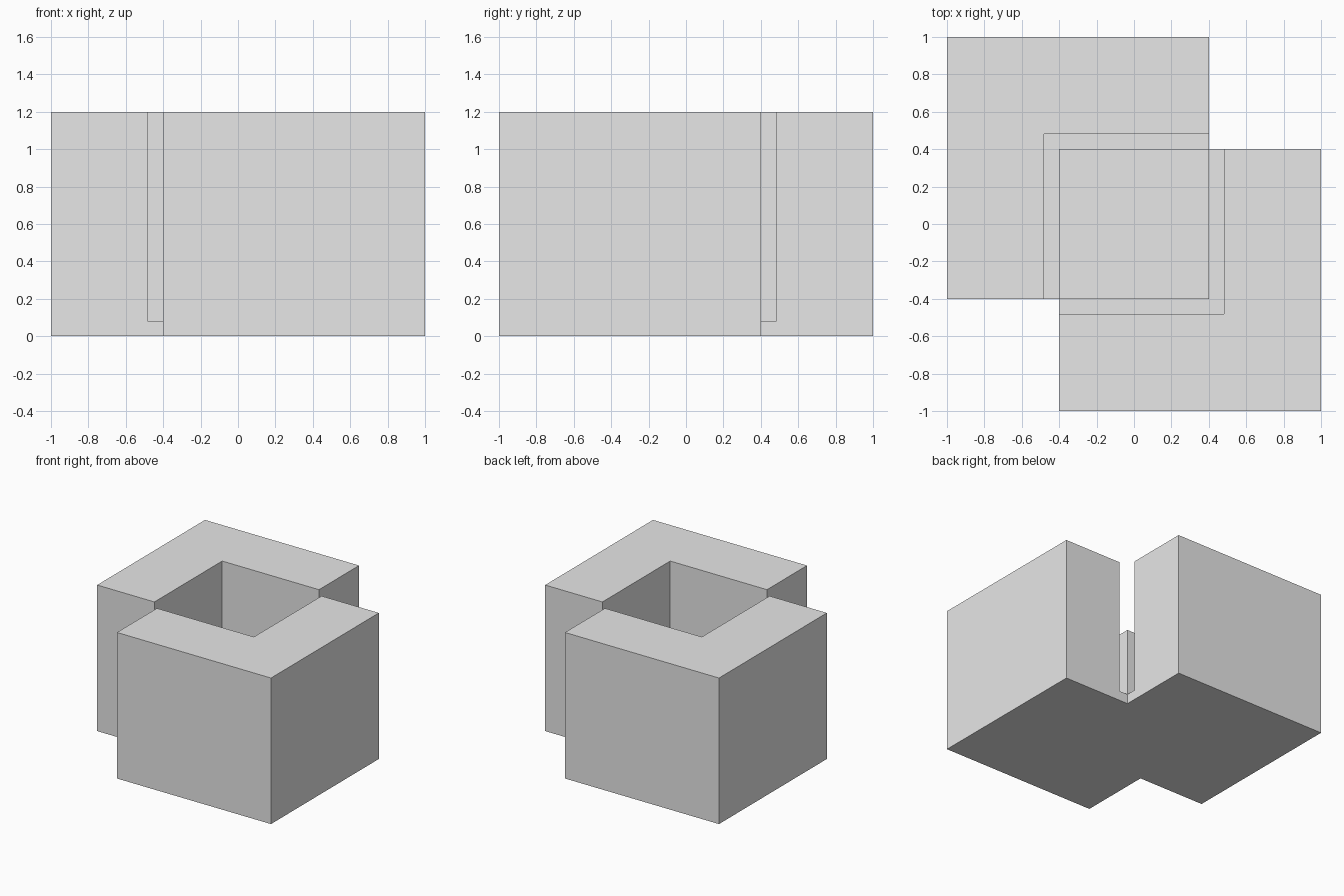
import bpy
import bmesh

old = bpy.data.objects.get("Cube")
if old:
    bpy.data.objects.remove(old, do_unlink=True)

# Key sizes
OUTER, INNER, GAP = 1.0, 0.4, 0.08
HEIGHT, CORE_TOP = 1.2, 0.64
CAVITY = INNER + GAP

grey = bpy.data.materials.new("light_grey")
grey.use_nodes = True
colour = (0.8, 0.8, 0.8, 1)
grey.diffuse_color = colour
grey.node_tree.nodes["Principled BSDF"].inputs["Base Color"].default_value = colour


def prism(name, outline, bottom, top):
    """Extrude a flat outline straight up between two heights."""
    bm = bmesh.new()
    face = bm.faces.new([bm.verts.new((x, y, bottom)) for x, y in outline])
    raised = bmesh.ops.extrude_face_region(bm, geom=[face])["geom"]
    verts = [v for v in raised if isinstance(v, bmesh.types.BMVert)]
    bmesh.ops.translate(bm, verts=verts, vec=(0, 0, top - bottom))
    bmesh.ops.recalc_face_normals(bm, faces=bm.faces)
    mesh = bpy.data.meshes.new(name)
    bm.to_mesh(mesh)
    bm.free()
    mesh.materials.append(grey)
    obj = bpy.data.objects.new(name, mesh)
    bpy.context.collection.objects.link(obj)
    return obj


def square(half):
    return [(-half, -half), (half, -half), (half, half), (-half, half)]


# Shell: two offset squares merged; the half outline repeats by a half turn
half_outline = [(-INNER, -INNER), (-INNER, -OUTER), (OUTER, -OUTER), (OUTER, INNER)]
outline = half_outline + [(-x, -y) for x, y in half_outline]
shell = prism("outer_shell", outline, 0, HEIGHT)

# Cavity: splits the walls into two corner pieces joined by a thin floor
cutter = prism("cavity_cutter", square(CAVITY), GAP, HEIGHT + 0.2)
cutter.hide_render = True
cutter.hide_set(True)
cut = shell.modifiers.new("cavity", "BOOLEAN")
cut.operation = "DIFFERENCE"
cut.solver = "EXACT"
cut.object = cutter

# Core block standing inside the cavity
prism("inner_core", square(INNER), GAP, CORE_TOP)
